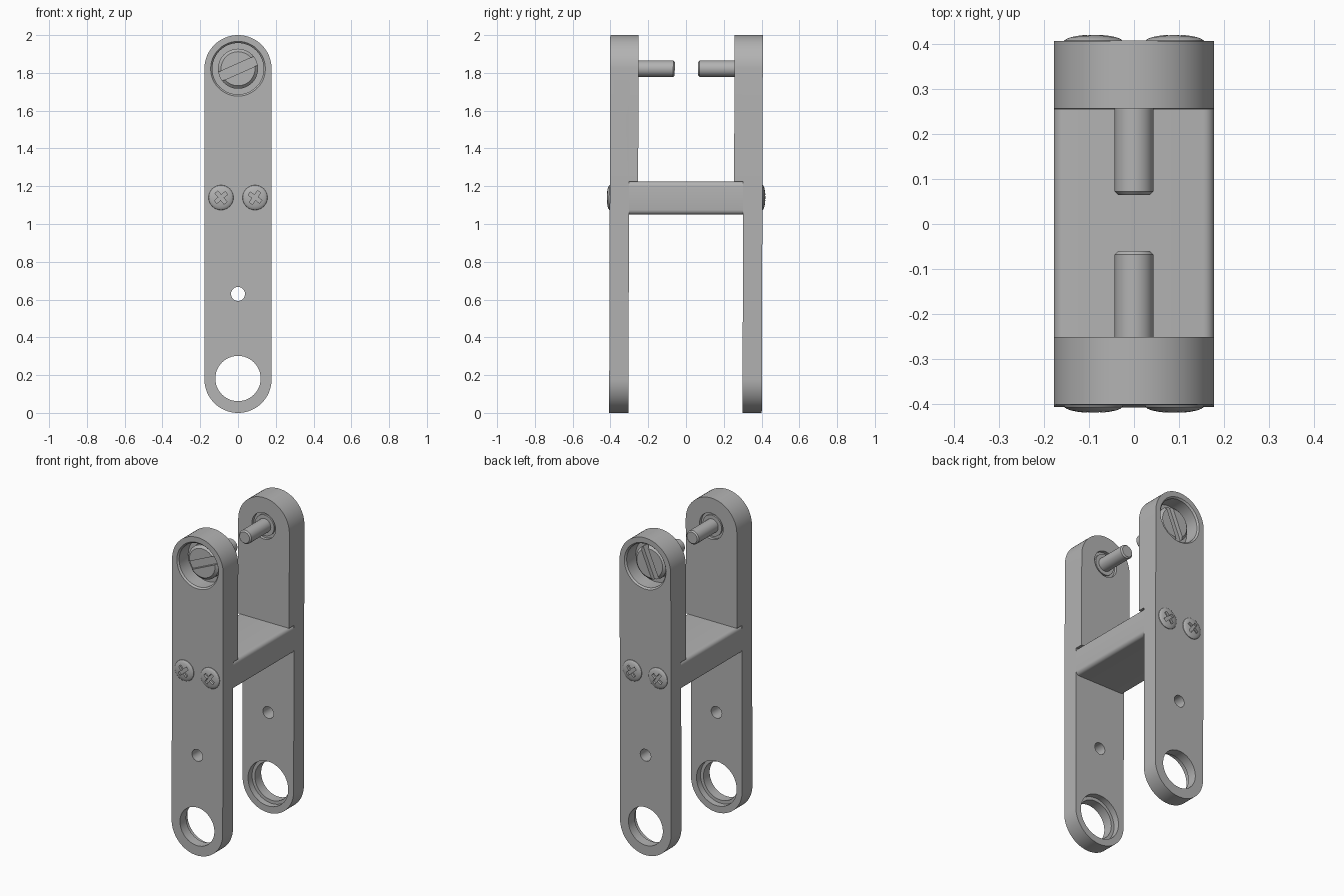
import bpy, bmesh
from math import pi, cos, sin, radians
from mathutils import Matrix, Vector

if "Cube" in bpy.data.objects:
    bpy.data.objects.remove(bpy.data.objects["Cube"])

grey = bpy.data.materials.new("plain grey")
grey.use_nodes = True
grey.diffuse_color = (0.45, 0.45, 0.45, 1)
grey.node_tree.nodes["Principled BSDF"].inputs["Base Color"].default_value = grey.diffuse_color

HALF_W = 0.178
HEIGHT = 2.0
PIN_Z = HEIGHT - HALF_W
BLOCK_TOP = 1.225
OUTER, THICK, THIN = -0.404, -0.254, -0.302


def make(name, bm):
    bmesh.ops.recalc_face_normals(bm, faces=bm.faces)
    mesh = bpy.data.meshes.new(name)
    bm.to_mesh(mesh)
    bm.free()
    mesh.materials.append(grey)
    ob = bpy.data.objects.new(name, mesh)
    bpy.context.collection.objects.link(ob)
    return ob


def prism(name, outline, y0, y1):
    """Extrude an x-z outline along y."""
    bm = bmesh.new()
    face = bm.faces.new([bm.verts.new((x, y0, z)) for x, z in outline])
    ext = bmesh.ops.extrude_face_region(bm, geom=[face])["geom"]
    bmesh.ops.translate(bm, vec=(0, y1 - y0, 0),
                        verts=[v for v in ext if isinstance(v, bmesh.types.BMVert)])
    return make(name, bm)


def lathe(name, profile, x=0, z=0, n=48):
    """Turn a (radius, y) profile about an axis parallel to y, capping both ends."""
    bm = bmesh.new()
    rings = [[bm.verts.new((x + r * cos(2 * pi * i / n), y, z + r * sin(2 * pi * i / n)))
              for i in range(n)] for r, y in profile]
    for a, b in zip(rings, rings[1:]):
        for i in range(n):
            j = (i + 1) % n
            bm.faces.new((a[i], a[j], b[j], b[i]))
    bm.faces.new(rings[0])
    bm.faces.new(rings[-1])
    return make(name, bm)


def bar(size, centre, angle):
    """Box turned about y, used to cut slots."""
    bm = bmesh.new()
    bmesh.ops.create_cube(bm, size=1, matrix=Matrix.Translation(centre)
                          @ Matrix.Rotation(-radians(angle), 4, 'Y')
                          @ Matrix.Diagonal((*size, 1)))
    return make("cutter", bm)


def combine(ob, others, operation='DIFFERENCE'):
    for other in others:
        mod = ob.modifiers.new("cut", 'BOOLEAN')
        mod.operation, mod.solver, mod.object = operation, 'EXACT', other
        bpy.context.view_layer.update()
        mesh = bpy.data.meshes.new_from_object(
            ob.evaluated_get(bpy.context.evaluated_depsgraph_get()))
        ob.modifiers.clear()
        ob.data = mesh
        bpy.data.objects.remove(other)
    return ob


def arc(z, start, n=32):
    return [(HALF_W * cos(start + pi * i / n), z + HALF_W * sin(start + pi * i / n))
            for i in range(n + 1)]


parts = []


def side(label, slot_angle, turn):
    # Long arm with a thicker upper half
    arm = prism(label + "_arm", arc(PIN_Z, 0) + arc(HALF_W, pi), OUTER, THIN)
    upper = prism("upper", arc(PIN_Z, 0) + [(-HALF_W, BLOCK_TOP), (HALF_W, BLOCK_TOP)],
                  OUTER, THICK)
    combine(arm, [upper], 'UNION')
    # Screw seat, inner recess, small hole and stepped lower hole
    combine(arm, [
        lathe("cutter", [(0.145, OUTER - 0.02), (0.145, OUTER), (0.136, OUTER + 0.01),
                         (0.136, OUTER + 0.1)], z=PIN_Z),
        lathe("cutter", [(0.082, THICK - 0.02), (0.082, THICK + 0.02)], z=PIN_Z),
        lathe("cutter", [(0.037, -0.5), (0.037, -0.2)], z=0.63, n=32),
        lathe("cutter", [(0.12, -0.5), (0.12, THIN - 0.04), (0.14, THIN - 0.04),
                         (0.14, -0.2)], z=HALF_W + 0.004)])

    # Slotted pivot screw with a chamfered pin
    top = OUTER + 0.045
    pivot = lathe(label + "_pivot_screw", [
        (0.09, top), (0.106, top + 0.015), (0.106, OUTER + 0.101), (0.066, OUTER + 0.101),
        (0.066, THICK - 0.008), (0.043, THICK - 0.008), (0.043, -0.07), (0.035, -0.062)],
        z=PIN_Z)
    combine(pivot, [bar((0.3, 0.05, 0.05), (0, top, PIN_Z), slot_angle)])
    group = [arm, pivot]

    # Domed cross-recess screws
    for i, x in enumerate((-0.09, 0.09)):
        dome = [(0.066 * sin(radians(a)), OUTER - 0.016 * cos(radians(a)))
                for a in (5, 20, 35, 50, 65, 80, 90)]
        screw = lathe(f"{label}_cross_screw_{i + 1}", dome + [(0.066, OUTER + 0.004)],
                      x=x, z=1.14, n=32)
        angle = 40 + 15 * i
        combine(screw, [bar((0.075, 0.032, 0.02), (x, OUTER - 0.014, 1.14), angle + q)
                        for q in (0, 90)])
        group.append(screw)

    for ob in group:
        ob.data.transform(Matrix.Rotation(turn, 4, 'Z'))
    parts.extend(group)


side("front", 24, 0)
side("back", 113, pi)

# Cross block joining the arms, with rounded long edges
bm = bmesh.new()
bmesh.ops.create_cube(bm, size=1, matrix=Matrix.Translation((0, 0, (1.05 + BLOCK_TOP) / 2))
                      @ Matrix.Diagonal((2 * HALF_W, -2 * THIN, BLOCK_TOP - 1.05, 1)))
long_edges = [e for e in bm.edges if abs((e.verts[0].co - e.verts[1].co).y) > 0.1]
bmesh.ops.bevel(bm, geom=long_edges, offset=0.024, segments=5, profile=0.5, affect='EDGES')
parts.append(make("cross_block", bm))

# Slight lean of the whole frame, then smooth round surfaces
lean = Matrix.Identity(4)
lean[1][2], lean[1][3] = 0.003, -0.003
bpy.ops.object.select_all(action='DESELECT')
for ob in parts:
    ob.data.transform(lean)
    ob.select_set(True)
bpy.context.view_layer.objects.active = parts[0]
bpy.ops.object.shade_smooth_by_angle(angle=radians(30))
